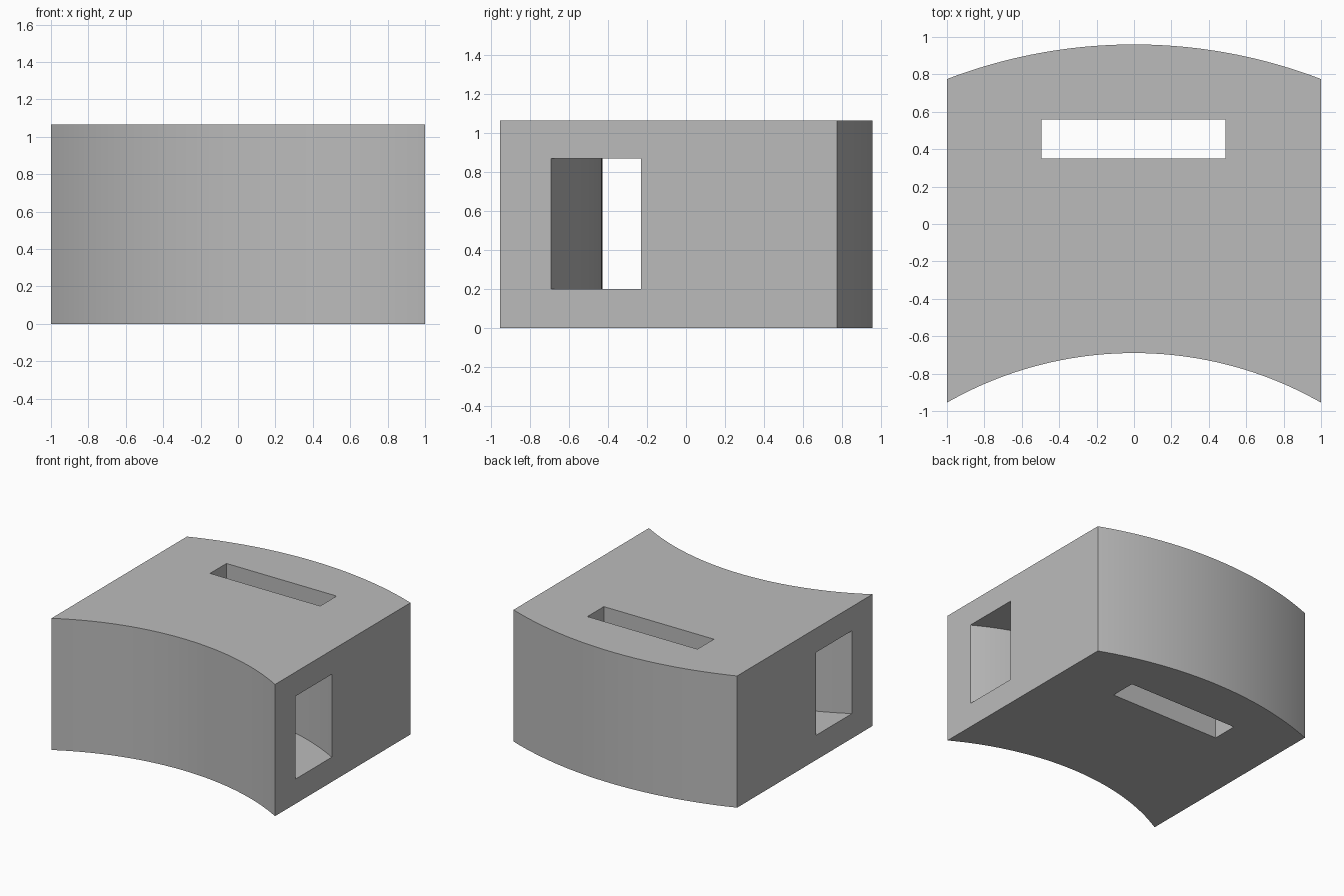
import bpy
import bmesh
import math

cube = bpy.data.objects.get("Cube")
if cube:
    bpy.data.objects.remove(cube, do_unlink=True)

HEIGHT = 1.065
STEPS = 48

grey = bpy.data.materials.new("plain grey")
grey.use_nodes = True
colour = (0.5, 0.5, 0.5, 1.0)
grey.diffuse_color = colour
grey.node_tree.nodes["Principled BSDF"].inputs["Base Color"].default_value = colour


def arc(mid_y, sagitta, half=1.0):
    """Points left to right on an arc that drops by sagitta at x = +-1."""
    radius = (1 + sagitta ** 2) / (2 * sagitta)
    sweep = math.asin(half / radius)
    angles = [sweep * (2 * i / STEPS - 1) for i in range(STEPS + 1)]
    return [(radius * math.sin(a), mid_y + radius * (math.cos(a) - 1)) for a in angles]


def prism(name, outline, low, high):
    """Upright solid with the given plan outline (anticlockwise)."""
    bm = bmesh.new()
    base = bm.faces.new([bm.verts.new((x, y, low)) for x, y in outline])
    top = bmesh.ops.extrude_face_region(bm, geom=[base])["geom"]
    bmesh.ops.translate(bm, vec=(0, 0, high - low),
                        verts=[v for v in top if isinstance(v, bmesh.types.BMVert)])
    bmesh.ops.recalc_face_normals(bm, faces=bm.faces)
    mesh = bpy.data.meshes.new(name)
    bm.to_mesh(mesh)
    bm.free()
    mesh.materials.append(grey)
    obj = bpy.data.objects.new(name, mesh)
    bpy.context.collection.objects.link(obj)
    return obj


# Block with a hollow front and a bulging back
block = prism("curved_block", arc(-0.69, 0.265) + arc(0.96, 0.185)[::-1], 0, HEIGHT)

# Sideways passage that follows the front curve
side_passage = prism("side_passage_cutter",
                     arc(-0.43, 0.263, 1.1) + arc(0.033, 0.263, 1.1)[::-1], 0.2, 0.87)

# Straight slot from top to bottom
upright_slot = prism("upright_slot_cutter",
                     [(-0.495, 0.35), (0.49, 0.35), (0.49, 0.56), (-0.495, 0.56)],
                     -0.1, HEIGHT + 0.1)

bpy.ops.object.select_all(action="DESELECT")
bpy.context.view_layer.objects.active = block
block.select_set(True)
for cutter in (side_passage, upright_slot):
    cut = block.modifiers.new(cutter.name, "BOOLEAN")
    cut.operation = "DIFFERENCE"
    cut.solver = "EXACT"
    cut.object = cutter
    bpy.ops.object.modifier_apply(modifier=cut.name)
    bpy.data.objects.remove(cutter, do_unlink=True)

bpy.ops.object.shade_smooth_by_angle(angle=math.radians(30))
